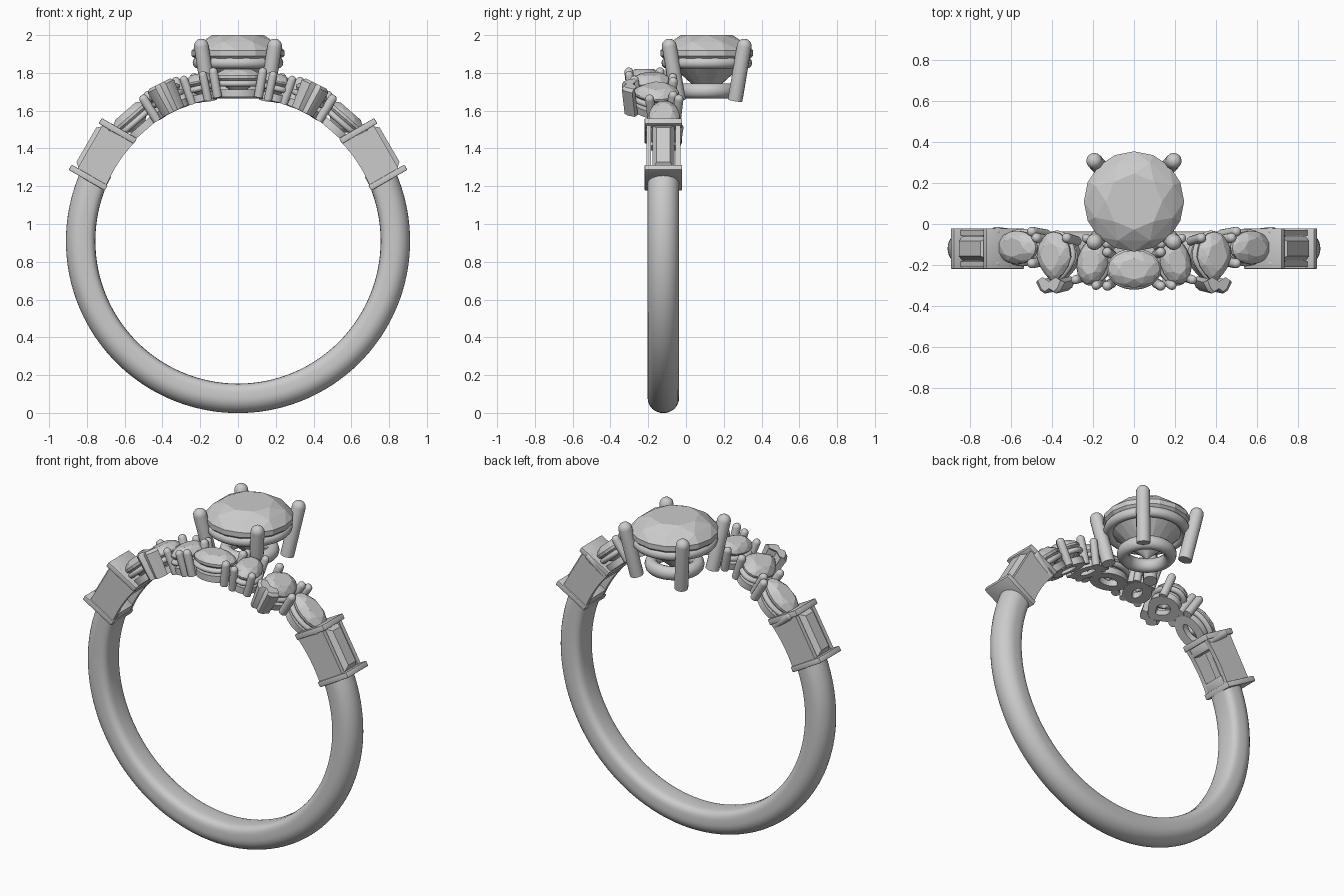
import bpy, bmesh, math
from math import sin, cos, pi, radians
from mathutils import Matrix, Vector

if "Cube" in bpy.data.objects:
    bpy.data.objects.remove(bpy.data.objects["Cube"])

CZ, CY = 0.91, -0.12          # finger hole centre
ID = Matrix.Identity(4)


def finish(name, bm, M, smooth=35):
    bm.transform(M)
    bmesh.ops.recalc_face_normals(bm, faces=bm.faces)
    me = bpy.data.meshes.new(name)
    bm.to_mesh(me)
    bm.free()
    if smooth:
        me.shade_smooth()
        me.set_sharp_from_angle(angle=radians(smooth))
    ob = bpy.data.objects.new(name, me)
    bpy.context.collection.objects.link(ob)
    return ob


def loft(name, rings, M=ID, closed=False, smooth=35):
    """Skin a list of equal-length point rings; cap the ends if open."""
    bm = bmesh.new()
    vs = [[bm.verts.new(p) for p in r] for r in rings]
    n, m = len(vs), len(vs[0])
    for i in range(n if closed else n - 1):
        a, b = vs[i], vs[(i + 1) % n]
        for j in range(m):
            k = (j + 1) % m
            bm.faces.new((a[j], a[k], b[k], b[j]))
    if not closed:
        bm.faces.new(vs[0])
        bm.faces.new(vs[-1])
    return finish(name, bm, M, smooth)


def box(name, lo, hi, M, bevel=0.004):
    bm = bmesh.new()
    bmesh.ops.create_cube(bm, size=1)
    lo, hi = Vector(lo), Vector(hi)
    for v in bm.verts:
        v.co = Vector([(lo[i] + hi[i]) / 2 + v.co[i] * (hi[i] - lo[i]) for i in range(3)])
    bmesh.ops.bevel(bm, geom=bm.edges[:], offset=bevel, segments=2, affect='EDGES', profile=0.5)
    return finish(name, bm, M)


def prong(name, p0, p1, r, M=ID):
    """Round claw: flat foot, domed tip."""
    p0, p1 = Vector(p0), Vector(p1)
    q = (p1 - p0).to_track_quat('Z', 'Y')
    L = (p1 - p0).length
    prof = [(r, 0)] + [(r * cos(t), L - r + r * sin(t)) for t in [i * pi / 2 / 5.2 for i in range(6)]]
    loft(name, [[p0 + q @ Vector((rr * cos(u), rr * sin(u), h))
                 for u in [k * 2 * pi / 16 for k in range(16)]] for rr, h in prof], M)


def outline(u, a, b, pear):
    taper = 1 - (0.5 * max(0, -sin(u)) ** 1.5 if pear else 0)
    return a * cos(u) * taper, b * sin(u)


def gallery(name, a, b, z, w, h, M, pear=False, n=48, flat=False):
    """Closed rail following a stone outline; w, h are half sizes."""
    sec = [(cos(v), sin(v)) for v in [k * pi / 6 for k in range(12)]]
    if flat:
        sec = [(-1, -1), (1, -1), (1, 1), (-1, 1)]
    rings = []
    for i in range(n):
        u = i * 2 * pi / n
        rings.append([(*outline(u, a + w * c, b + w * c, pear), z + h * s) for c, s in sec])
    loft(name, rings, M, True)


def gem(name, a, b, z, crown, depth, M, pear=False):
    """Faceted stone as the hull of girdle, crown, table and culet points."""
    bm = bmesh.new()
    g = 0.06 * a
    for n, off, s, h in ((16, 0, 1, z - g), (16, 0, 1, z + g), (8, .5, .84, z + crown * .62),
                         (8, 0, .56, z + crown), (8, .5, .55, z - depth * .5), (1, 0, 0, z - depth)):
        for i in range(n):
            u = (i + off) * 2 * pi / n
            bm.verts.new((*outline(u, a * s, b * s, pear), h))
    bmesh.ops.convex_hull(bm, input=bm.verts[:])
    finish(name, bm, M, 0)


def frame(th, y, side):
    """Local z points outward from the finger hole at th degrees from the top."""
    return (Matrix.Diagonal((side, 1, 1, 1)) @ Matrix.Translation((0, y, CZ))
            @ Matrix.Rotation(radians(th), 4, 'Y'))


# Band: rounded outside, flatter inside
section = []
for k in range(32):
    v = k * 2 * pi / 32
    c, s = cos(v), sin(v)
    e = 1 if c > 0 else 0.55
    section.append((0.083 * math.copysign(abs(s) ** e, s), 0.833 + 0.078 * math.copysign(abs(c) ** e, c)))
rings = []
for i in range(97):
    t = radians(67 + (293 - 67) * i / 96)
    rings.append([(r * sin(t), CY + y, CZ + r * cos(t)) for y, r in section])
loft("band", rings, smooth=50)

# Baguette shoulders: end plates, channel walls and a long stone
for side, tag in ((1, "right"), (-1, "left")):
    M = frame(60, CY, side)
    box(f"{tag}_shoulder_lower_plate", (.09, -.099, .745), (.122, .099, .965), M)
    box(f"{tag}_shoulder_upper_plate", (-.203, -.099, .735), (-.17, .099, .95), M)
    xs = [-.175 + .275 * i / 10 for i in range(11)]
    wall = [(x, (.757 ** 2 - x * x) ** .5) for x in xs] + [(.1, .928), (-.175, .928)]
    for y0, y1, w in ((-.09, -.064, "front"), (.064, .09, "back")):
        loft(f"{tag}_shoulder_{w}_wall", [[(x, y, z) for x, z in wall] for y in (y0, y1)], M)
    box(f"{tag}_shoulder_base_lower", (.04, -.07, .75), (.1, .07, .80), M)
    box(f"{tag}_shoulder_base_upper", (-.175, -.07, .745), (-.12, .07, .80), M)
    bm = bmesh.new()
    for hx, hy, z in ((.1, .02, .8), (.135, .058, .905), (.135, .058, .915), (.105, .036, .95)):
        for sx in (-1, 1):
            for sy in (-1, 1):
                bm.verts.new((-.04 + sx * hx, sy * hy, z))
    bmesh.ops.convex_hull(bm, input=bm.verts[:])
    finish(f"{tag}_baguette_stone", bm, M, 0)


def setting(name, M, a, b, zg, prongs, pear=False, r=.024):
    gem(f"{name}_stone", a, b, zg, .042, .10, M, pear)
    gallery(f"{name}_upper_rail", a * .9, b * .9, zg - .035, .018, .016, M, pear)
    gallery(f"{name}_lower_rail", a * .68, b * .68, .783, .027, .02, M, pear, flat=True)
    for i, (x, y) in enumerate(prongs):
        prong(f"{name}_prong_{i}", (x * .8, y * .8, .762), (x, y, zg + .05), r, M)


def four(x, y):
    return [(sx * x, sy * y) for sx in (-1, 1) for sy in (-1, 1)]


# Cluster of accent stones
for side, tag in ((1, "right"), (-1, "left")):
    setting(f"{tag}_outer_oval", frame(41, -.115, side), .125, .082, .868, four(.12, .08))
    M = frame(26.5, -.16, side)
    setting(f"{tag}_pear", M, .092, .122, .876, [(-.085, .095), (.085, .095)], True)
    vee = [(-.078, -.125), (-.055, -.165), (-.03, -.18), (0, -.165), (.03, -.18), (.055, -.165),
           (.078, -.125), (.045, -.11), (0, -.13), (-.045, -.11)]
    loft(f"{tag}_pear_tip_claw", [[(x * k, y + dy, z) for x, y in vee] for z, k, dy in
         ((.765, .8, .015), (.915, 1, 0), (.93, .8, .01))], M)
    M = frame(13.5, -.185, side) @ Matrix.Rotation(radians(15), 4, 'Z')
    setting(f"{tag}_inner_oval", M, .076, .112, .868, four(.055, .108), r=.022)
setting("front_oval", frame(0, -.22, 1), .128, .092, .868, four(.135, .085), r=.024)

# Main round stone in a four-claw basket
T = Matrix.Translation((0, .11, 0))
gem("main_stone", .245, .245, 1.905, .095, .235, T)
gallery("main_upper_rail", .212, .212, 1.853, .028, .03, T)
gallery("main_lower_rail", .13, .13, 1.705, .036, .04, T)
for sx in (-1, 1):
    for sy in (-1, 1):
        prong(f"main_claw_{'left' if sx < 0 else 'right'}_{'front' if sy < 0 else 'back'}",
              (sx * .15, sy * .15, 1.655), (sx * .2, sy * .205, 1.98), .039, T)
